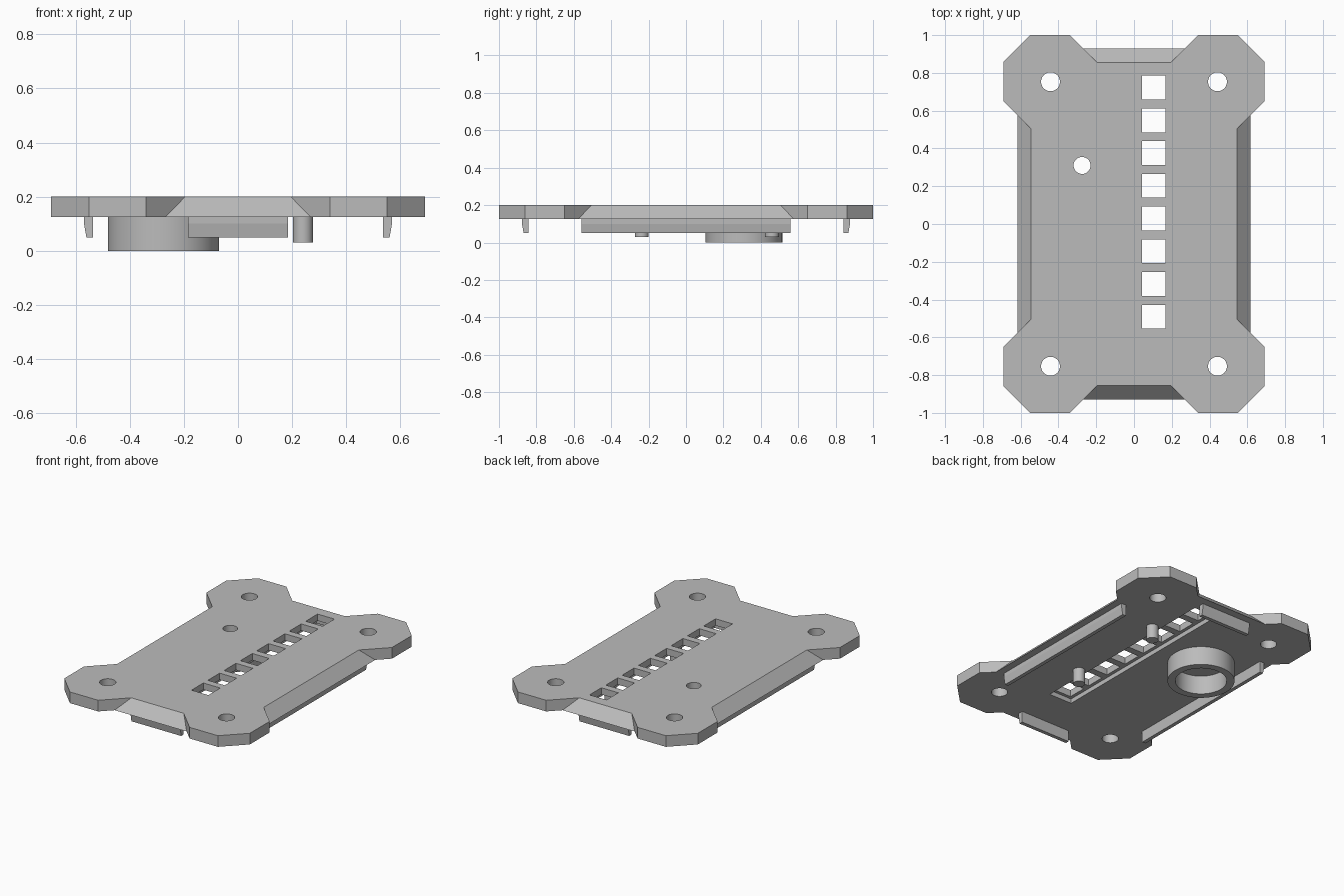
import bpy, bmesh
from math import radians
from mathutils import Vector

if "Cube" in bpy.data.objects:
    bpy.data.objects.remove(bpy.data.objects["Cube"], do_unlink=True)

grey = bpy.data.materials.new("light grey")
grey.use_nodes = True
colour = (0.5, 0.5, 0.5, 1)
grey.diffuse_color = colour
grey.node_tree.nodes["Principled BSDF"].inputs["Base Color"].default_value = colour

TOP, UNDER = 0.2, 0.125


def loft(name, lower, upper):
    """Solid between two matching loops of 3D points."""
    bm = bmesh.new()
    a = [bm.verts.new(p) for p in lower]
    b = [bm.verts.new(p) for p in upper]
    bm.faces.new(a)
    bm.faces.new(b)
    for i in range(len(a)):
        j = (i + 1) % len(a)
        bm.faces.new((a[i], a[j], b[j], b[i]))
    bmesh.ops.recalc_face_normals(bm, faces=bm.faces)
    mesh = bpy.data.meshes.new(name)
    bm.to_mesh(mesh)
    bm.free()
    mesh.materials.append(grey)
    obj = bpy.data.objects.new(name, mesh)
    bpy.context.collection.objects.link(obj)
    return obj


def box(name, x0, x1, y0, y1, z0, z1):
    loop = [(x0, y0), (x1, y0), (x1, y1), (x0, y1)]
    return loft(name, [(*p, z0) for p in loop], [(*p, z1) for p in loop])


def cylinder(name, x, y, r, z0, z1, sides=48):
    bpy.ops.mesh.primitive_cylinder_add(vertices=sides, radius=r, depth=z1 - z0,
                                        location=(x, y, (z0 + z1) / 2))
    obj = bpy.context.object
    obj.name = name
    obj.data.materials.append(grey)
    return obj


def cut(target, cutter):
    mod = target.modifiers.new("cut", 'BOOLEAN')
    mod.operation, mod.solver, mod.object = 'DIFFERENCE', 'EXACT', cutter
    bpy.context.view_layer.objects.active = target
    bpy.ops.object.modifier_apply(modifier=mod.name)
    bpy.data.objects.remove(cutter, do_unlink=True)


def smooth(obj):
    bpy.ops.object.select_all(action='DESELECT')
    obj.select_set(True)
    bpy.context.view_layer.objects.active = obj
    bpy.ops.object.shade_smooth_by_angle(angle=radians(30))


def mirrored(quarter, z):
    """Full outline from the quarter in +x +y."""
    right = quarter[::-1]
    half = [(x, -y) for x, y in quarter] + right
    return [(x, y, z) for x, y in half] + [(-x, y, z) for x, y in half[::-1]]


# Plate: chamfered corner pads joined by edges that slope outwards below
pad = [(0.34, 1), (0.55, 1), (0.69, 0.86), (0.69, 0.65)]
upper = mirrored([(0.195, 0.855)] + pad + [(0.545, 0.505)], TOP)
lower = mirrored([(0.268, 0.928)] + pad + [(0.617, 0.577)], UNDER)
plate = loft("plate", lower, upper)

# Strip recess under the plate, with a row of square windows
cut(plate, box("recess_cutter", 0.02, 0.19, -0.575, 0.805, 0, 0.155))
for i in range(8):
    y = 0.722 - 0.1733 * i
    cut(plate, box("window_cutter", 0.042, 0.168, y - 0.063, y + 0.063, 0, 1))

# Screw holes and the button hole
holes = [(x, y) for x in (-0.442, 0.442) for y in (-0.753, 0.753)] + [(-0.275, 0.31)]
for i, (x, y) in enumerate(holes):
    cut(plate, cylinder("hole_cutter", x, y, 0.05 if i < 4 else 0.045, 0, 1, 40))
smooth(plate)

# Hollow collar around the button hole
collar = cylinder("collar", -0.275, 0.31, 0.205, 0, UNDER, 64)
cut(collar, cylinder("collar_cutter", -0.275, 0.31, 0.157, -1, 1, 64))
smooth(collar)

# Locating pins
for name, y in (("front_pin", -0.237), ("back_pin", 0.46)):
    smooth(cylinder(name, 0.24, y, 0.037, 0.03, UNDER, 32))

# Snap lips along the four edges, tapered on the outer face
profile = [(0, UNDER), (0.034, UNDER), (0.034, 0.1), (0.025, 0.05), (0, 0.05)]


def lip(name, out, start, half):
    out = Vector(out)
    along = Vector((-out.y, out.x, 0))
    ends = [[out * (start + d) + along * s + Vector((0, 0, z)) for d, z in profile]
            for s in (-half, half)]
    return loft(name, *ends)


lip("left_lip", (1, 0, 0), 0.535, 0.56)
lip("right_lip", (-1, 0, 0), 0.535, 0.56)
lip("back_lip", (0, 1, 0), 0.843, 0.185)
lip("front_lip", (0, -1, 0), 0.843, 0.185)
